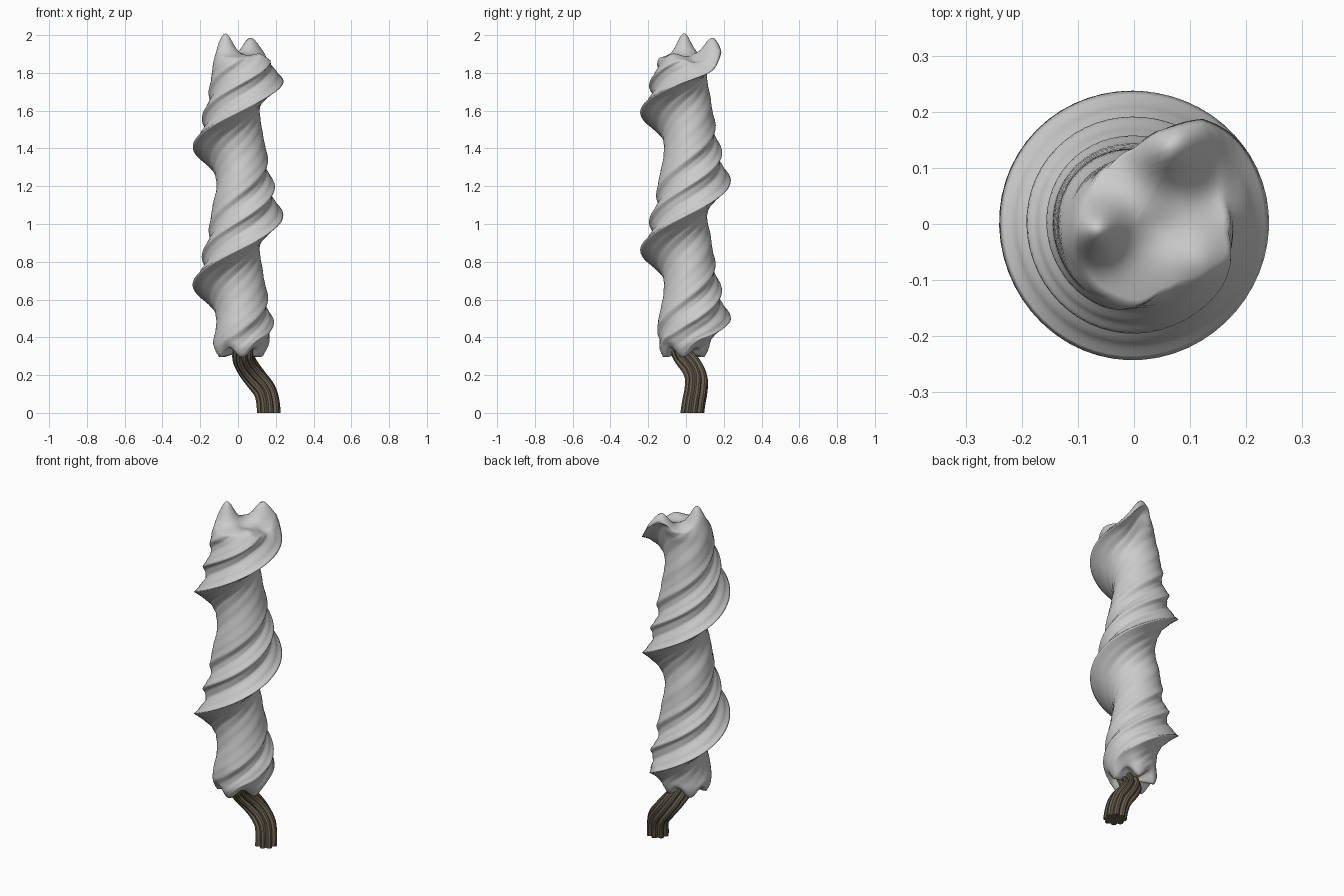
import bpy, bmesh, math
from mathutils import Vector
from math import sin, cos, pi, exp, radians, hypot

if "Cube" in bpy.data.objects:
    bpy.data.objects.remove(bpy.data.objects["Cube"])

PITCH, Z0, Z1 = 0.73, 0.315, 1.89

# Cross-section of the twisted body: (degrees from main ridge, radius)
SECTION = [(0, .240), (16, .192), (35, .147), (60, .122), (90, .113), (120, .118),
           (160, .135), (195, .147), (217, .158), (235, .147), (250, .150), (270, .173),
           (286, .194), (300, .180), (320, .178), (345, .212), (360, .240)]


def section(deg):
    for (a, ra), (b, rb) in zip(SECTION, SECTION[1:]):
        if a <= deg <= b:
            t = (deg - a) / (b - a)
            if a == 0:                      # hollow flanks keep the main ridge crisp
                return ra + (rb - ra) * t
            if b == 360:
                return ra + (rb - ra) * t ** 1.2
            s = t * t * (3 - 2 * t)
            return ra + (rb - ra) * (.5 * s + .5 * t)


def twist(z):
    return 2 * pi * (z - 0.68) / PITCH + pi


def bump(x, y, cx, cy, amp, width):
    return amp * exp(-((x - cx) ** 2 + (y - cy) ** 2) / (2 * width ** 2))


def top_height(x, y):
    r = hypot(x, y)
    return (1.905 - 1.3 * r * r + bump(x, y, -.068, -.01, .11, .035)
            + bump(x, y, .065, .14, .105, .04) + bump(x, y, .13, .18, .05, .04)
            + bump(x, y, .12, -.07, .02, .03) - bump(x, y, .05, -.01, .015, .03)
            - bump(x, y, .14, .05, .02, .03))


def bottom_height(x, y):
    a, r = math.atan2(y, x), hypot(x, y)
    return .32 - .025 * cos(5 * a + .6) * min(1, r / .1) + .5 * max(0, r - .12)


def body_point(u, z, s=1.0):
    r = section(math.degrees(u))
    # the ridges fade out towards the lower end
    k = max(0, min(1, (z - Z0) / .17))
    r = r * k + min(.13 + .25 * (r - .13), .165) * (1 - k)
    # rounded rims
    r -= .022 * max(0, 1 - (z - Z0) / .05) ** 2 + .014 * max(0, 1 - (Z1 - z) / .05) ** 2
    r += .003 * sin(9 * z + 3 * u) * sin(17 * z)
    r *= s
    a = u + twist(z)
    x, y = r * cos(a), r * sin(a)
    wt = max(0, 1 - (Z1 - z) / .28) ** 2
    wb = max(0, 1 - (z - Z0) / .15) ** 2
    return Vector((x, y, z + wt * (top_height(x, y) - Z1) + wb * (bottom_height(x, y) - Z0)))


def skin(name, rings):
    """Bridge closed rings of points and close both ends."""
    bm = bmesh.new()
    loops = [[bm.verts.new(p) for p in ring] for ring in rings]
    n = len(loops[0])
    for a, b in zip(loops, loops[1:]):
        for i in range(n):
            j = (i + 1) % n
            bm.faces.new((a[i], a[j], b[j], b[i]))
    bm.faces.new(loops[0][::-1])
    bm.faces.new(loops[-1])
    me = bpy.data.meshes.new(name)
    bm.to_mesh(me)
    bm.free()
    ob = bpy.data.objects.new(name, me)
    bpy.context.collection.objects.link(ob)
    bpy.context.view_layer.objects.active = ob
    bpy.ops.object.select_all(action='DESELECT')
    ob.select_set(True)
    return ob


# Twisted body with lumpy caps
N, M = 108, 120
angles = [2 * pi * i / N for i in range(N)]
caps = [.03, .12, .22, .32, .42, .52, .62, .72, .81, .89, .95]
rings = [[body_point(u, Z0, s) for u in angles] for s in caps]
rings += [[body_point(u, Z0 + (Z1 - Z0) * j / M) for u in angles] for j in range(M + 1)]
rings += [[body_point(u, Z1, s) for u in angles] for s in reversed(caps)]
body = skin("twisted_body", rings)
bpy.ops.object.shade_smooth()

# Crooked fluted stem
path = [Vector(p) for p in [(.163, .033, 0), (.158, .042, .06), (.14, .053, .12),
                            (.095, .055, .18), (.055, .035, .235), (.03, 0, .285),
                            (.028, -.02, .32), (.03, -.03, .35)]]


def along(t):
    i = min(int(t), len(path) - 2)
    f = t - i
    p = [path[max(0, min(len(path) - 1, i + k))] for k in (-1, 0, 1, 2)]
    return .5 * (2 * p[1] + (p[2] - p[0]) * f + (2 * p[0] - 5 * p[1] + 4 * p[2] - p[3]) * f * f
                 + (3 * p[1] - p[0] - 3 * p[2] + p[3]) * f ** 3)


rings = []
steps, flutes = 28, 8
for j in range(steps + 1):
    t = (len(path) - 1) * j / steps
    c = along(t)
    d = (along(min(t + .1, len(path) - 1)) - along(max(t - .1, 0))).normalized()
    if j == 0:
        d = Vector((0, 0, 1))
    q = Vector((0, 0, 1)).rotation_difference(d)
    ring = []
    for i in range(flutes * 4):
        a = 2 * pi * i / (flutes * 4)
        r = (.064, .060, .047, .060)[i % 4] - .006 * j / steps
        ring.append(c + q @ Vector((r * cos(a + .2), r * sin(a + .2), 0)))
    rings.append(ring)
stem = skin("stem", rings)
bpy.ops.object.shade_smooth_by_angle(angle=radians(30))
mat = bpy.data.materials.new("stem_brown")
mat.diffuse_color = (.13, .11, .075, 1)
mat.use_nodes = True
mat.node_tree.nodes["Principled BSDF"].inputs["Base Color"].default_value = mat.diffuse_color
stem.data.materials.append(mat)
